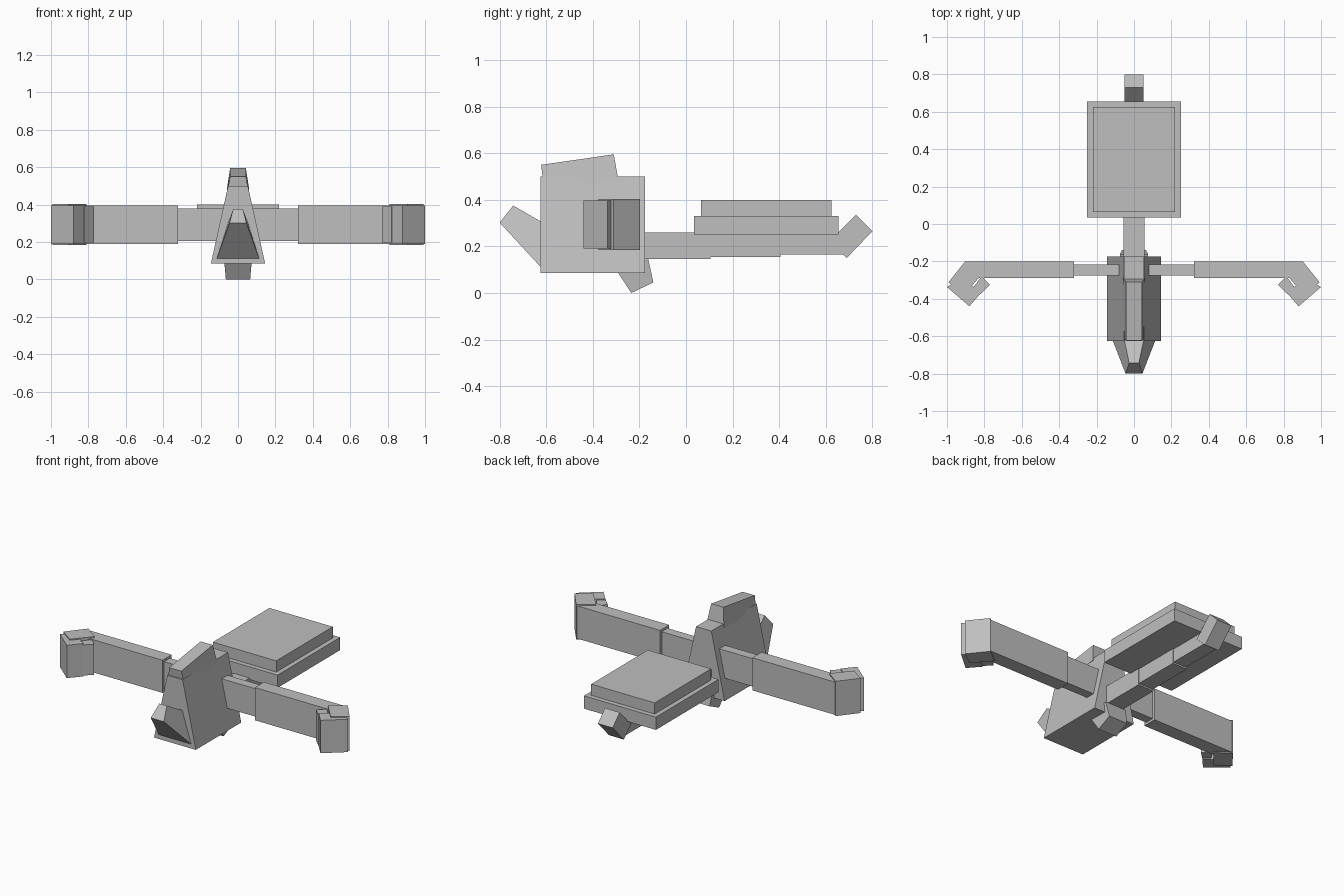
import bpy
import bmesh

cube = bpy.data.objects.get("Cube")
if cube:
    bpy.data.objects.remove(cube, do_unlink=True)

# Single plain grey for the whole model
grey = bpy.data.materials.new("plain_grey")
grey.use_nodes = True
colour = (0.52, 0.52, 0.52, 1)
grey.diffuse_color = colour
grey.node_tree.nodes["Principled BSDF"].inputs["Base Color"].default_value = colour


def prism(name, ring_a, ring_b, mirror=False):
    """Solid between two matching rings of 3D points."""
    bm = bmesh.new()
    a = [bm.verts.new(p) for p in ring_a]
    b = [bm.verts.new(p) for p in ring_b]
    bm.faces.new(a)
    bm.faces.new(b[::-1])
    for i in range(len(a)):
        j = (i + 1) % len(a)
        bm.faces.new((a[i], b[i], b[j], a[j]))
    bmesh.ops.recalc_face_normals(bm, faces=bm.faces[:])
    mesh = bpy.data.meshes.new(name)
    bm.to_mesh(mesh)
    bm.free()
    mesh.materials.append(grey)
    obj = bpy.data.objects.new(name, mesh)
    bpy.context.collection.objects.link(obj)
    if mirror:
        obj.modifiers.new("mirror", "MIRROR")
    return obj


def side_block(name, profile):
    """Symmetric block from a side profile of (y, z, half width)."""
    prism(name, [(-w, y, z) for y, z, w in profile],
          [(w, y, z) for y, z, w in profile])


def box(name, w, y0, y1, z0, z1):
    side_block(name, [(y0, z0, w), (y1, z0, w), (y1, z1, w), (y0, z1, w)])


def arm_block(name, outline, z0, z1):
    """Mirrored upright block from a plan outline of (x, y)."""
    prism(name, [(x, y, z0) for x, y in outline],
          [(x, y, z1) for x, y in outline], mirror=True)


# Torso, head, snout and the stub below
side_block("torso", [(-0.625, 0.085, 0.145), (-0.175, 0.085, 0.145),
                     (-0.175, 0.5, 0.053), (-0.625, 0.5, 0.053)])
side_block("head", [(-0.61, 0.45, 0.06), (-0.29, 0.48, 0.06),
                    (-0.31, 0.595, 0.042), (-0.622, 0.55, 0.042)])
side_block("snout", [(-0.62, 0.107, 0.115), (-0.8, 0.302, 0.045),
                     (-0.742, 0.375, 0.026), (-0.62, 0.305, 0.052)])
side_block("lower_stub", [(-0.235, 0.0, 0.065), (-0.14, 0.045, 0.065),
                          (-0.162, 0.145, 0.075), (-0.31, 0.115, 0.075)])

# Tail beam in three narrowing sections, with a tilted tip
box("tail_base", 0.056, -0.18, 0.105, 0.145, 0.26)
box("tail_middle", 0.052, 0.105, 0.405, 0.155, 0.25)
box("tail_end", 0.046, 0.405, 0.68, 0.165, 0.25)
side_block("tail_tip", [(0.615, 0.22, 0.051), (0.69, 0.15, 0.051),
                        (0.8, 0.265, 0.051), (0.73, 0.335, 0.051)])

# Stacked plates on the tail
box("lower_plate", 0.25, 0.035, 0.655, 0.25, 0.33)
box("upper_plate", 0.22, 0.065, 0.625, 0.33, 0.4)

# Arms and angled hands
arm_block("upper_arm", [(0.08, -0.275), (0.32, -0.275),
                        (0.32, -0.217), (0.08, -0.217)], 0.205, 0.38)
arm_block("forearm", [(0.32, -0.29), (0.86, -0.29),
                      (0.895, -0.2), (0.32, -0.2)], 0.19, 0.395)
arm_block("palm", [(0.9, -0.197), (0.81, -0.265),
                   (0.905, -0.375), (0.992, -0.312)], 0.185, 0.403)
arm_block("fingers", [(1.0, -0.337), (0.88, -0.44),
                      (0.815, -0.365), (0.925, -0.29)], 0.19, 0.396)
arm_block("fingertip", [(0.86, -0.34), (0.82, -0.375),
                        (0.77, -0.325), (0.815, -0.28)], 0.197, 0.389)
